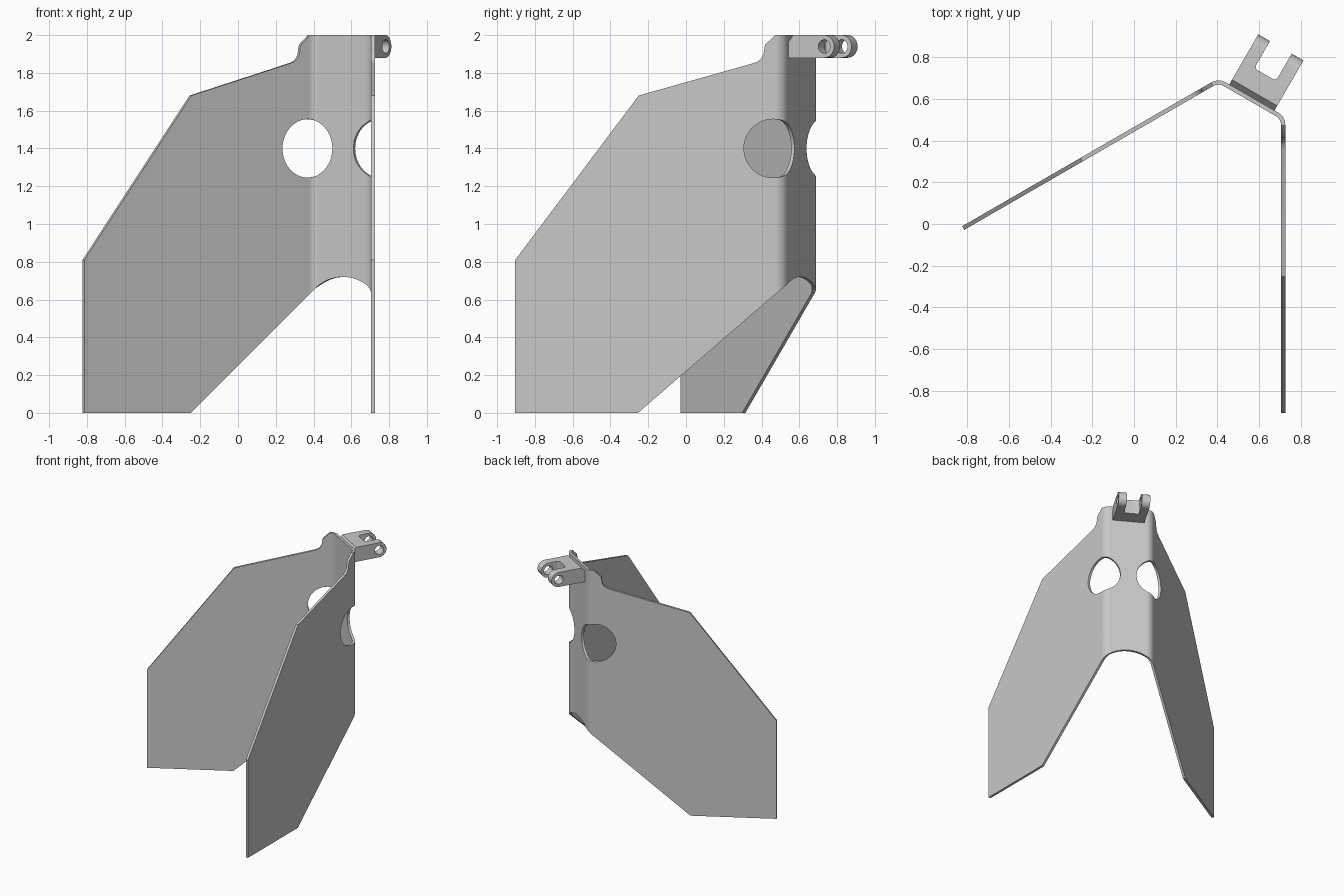
import bpy, bmesh, math
from mathutils import Matrix

cube = bpy.data.objects.get("Cube")
if cube:
    bpy.data.objects.remove(cube, do_unlink=True)

grey = bpy.data.materials.new("light_grey")
grey.use_nodes = True
colour = (0.58, 0.58, 0.58, 1)
grey.diffuse_color = colour
grey.node_tree.nodes["Principled BSDF"].inputs["Base Color"].default_value = colour

# Everything is built around the short back panel, then turned into place
PLACE = Matrix.Translation((0.56, 0.5975, 0)) @ Matrix.Rotation(math.radians(-30), 4, 'Z')

HALF = 0.179              # half width of the back panel to its sharp corner
R = 0.06                  # bend radius
BEND = math.radians(60)
FLAT = HALF - R * math.tan(BEND / 2)
ARC = R * BEND
THICK = 0.02


def add_object(name, bm):
    bmesh.ops.recalc_face_normals(bm, faces=bm.faces[:])
    mesh = bpy.data.meshes.new(name)
    bm.to_mesh(mesh)
    bm.free()
    mesh.materials.append(grey)
    ob = bpy.data.objects.new(name, mesh)
    bpy.context.collection.objects.link(ob)
    ob.matrix_world = PLACE
    return ob


def activate(ob):
    bpy.ops.object.select_all(action='DESELECT')
    ob.select_set(True)
    bpy.context.view_layer.objects.active = ob


def smooth(ob):
    activate(ob)
    bpy.ops.object.shade_smooth_by_angle(angle=math.radians(30))


def circle(cx, cy, r, n, start=0.0, sweep=2 * math.pi):
    return [(cx + r * math.cos(start + sweep * i / n),
             cy + r * math.sin(start + sweep * i / n)) for i in range(n)]


def fold(s):
    """Plan position of a point at distance s along the flat sheet."""
    a, side = abs(s), math.copysign(1, s)
    t = min(max(a - FLAT, 0) / R, BEND)
    rest = max(a - FLAT - ARC, 0)
    u = min(a, FLAT) + R * math.sin(t) + rest * math.cos(BEND)
    v = -R * (1 - math.cos(t)) - rest * math.sin(BEND)
    return side * u, v


# Folded sheet: flat half outline, mirrored, with two holes over the bends
wing = [(0.762, 0), (1.412, 0), (1.412, 0.81), (0.758, 1.68), (0.155, 1.85),
        (0.13, 1.859), (0.11, 1.875), (0.098, 1.897), (0.094, 1.92),
        (0.092, 1.94), (0.085, 1.953), (0.035, 2.0)]
SHIFT = HALF - 0.006
half = [(d + SHIFT, z) for d, z in wing]

# Arch along the lower edge of the back panel
rise, foot = 0.062, 0.658
arch_r = (SHIFT ** 2 + rise ** 2) / (2 * rise)
spread = math.asin(SHIFT / arch_r)
arch = []
for i in range(17):
    t = spread * (i / 8 - 1)
    arch.append((arch_r * math.sin(t), foot + rise - arch_r * (1 - math.cos(t))))

outline = arch + half + [(-s, z) for s, z in reversed(half)]
hole_s = SHIFT + 0.046
loops = [outline] + [circle(k * hole_s, 1.4, 0.155, 48) for k in (-1, 1)]

bm = bmesh.new()
for loop in loops:
    vs = [bm.verts.new((s, z, 0)) for s, z in loop]
    for a, b in zip(vs, vs[1:] + vs[:1]):
        bm.edges.new((a, b))
bmesh.ops.triangle_fill(bm, edges=bm.edges[:], use_beauty=True, normal=(0, 0, 1))
cuts = [FLAT + ARC * i / 8 for i in range(9)] + [FLAT - 0.004, FLAT + ARC + 0.004]
for c in cuts:
    for k in (-1, 1):
        bmesh.ops.bisect_plane(bm, geom=bm.verts[:] + bm.edges[:] + bm.faces[:],
                               dist=1e-5, plane_co=(k * c, 0, 0), plane_no=(1, 0, 0))
for v in bm.verts:
    s, z = v.co.x, v.co.y
    v.co = (*fold(s), z)
sheet = add_object("folded_sheet", bm)
mod = sheet.modifiers.new("thickness", 'SOLIDIFY')
mod.thickness = THICK
mod.offset = 0
activate(sheet)
bpy.ops.object.modifier_apply(modifier=mod.name)
smooth(sheet)


def prism(points, to_a, to_b):
    """Closed prism between two mappings of a 2D profile."""
    bm = bmesh.new()
    a = [bm.verts.new(to_a(p)) for p in points]
    b = [bm.verts.new(to_b(p)) for p in points]
    bm.faces.new(a)
    bm.faces.new(b)
    for i in range(len(a)):
        j = (i + 1) % len(a)
        bm.faces.new((a[i], a[j], b[j], b[i]))
    return bm


def across(points, w):
    return prism(points, lambda p: (-w, *p), lambda p: (w, *p))


# Clevis bracket: rounded block with a slot and a pin hole cut through it
PIN_V, PIN_Z, EAR_R, INNER = 0.227, 1.94, 0.06, 0.06
side = [(0.009, PIN_Z + 0.025), (0.009, PIN_Z - EAR_R)]
side += circle(PIN_V, PIN_Z, EAR_R, 24, -math.pi / 2, math.pi)
side += [(PIN_V, PIN_Z + EAR_R), (0.036, PIN_Z + EAR_R)]
bracket = add_object("clevis_bracket", across(side, 0.125))

pin_cut = add_object("pin_hole_cutter",
                     across(circle(PIN_V, PIN_Z, 0.036, 32), 0.3))

fillet, floor = 0.018, 0.137
slot = circle(-INNER + fillet, floor + fillet, fillet, 6, math.pi, math.pi / 2)
slot += [(-INNER + fillet, floor), (INNER - fillet, floor)]
slot += circle(INNER - fillet, floor + fillet, fillet, 6, -math.pi / 2, math.pi / 2)[1:]
slot += [(INNER, floor + fillet), (INNER, 0.4), (-INNER, 0.4)]
slot_cut = add_object("slot_cutter",
                      prism(slot, lambda p: (*p, 1.8), lambda p: (*p, 2.1)))

for cutter in (slot_cut, pin_cut):
    mod = bracket.modifiers.new("cut", 'BOOLEAN')
    mod.operation = 'DIFFERENCE'
    mod.solver = 'EXACT'
    mod.object = cutter
    activate(bracket)
    bpy.ops.object.modifier_apply(modifier=mod.name)
    bpy.data.objects.remove(cutter, do_unlink=True)
smooth(bracket)
